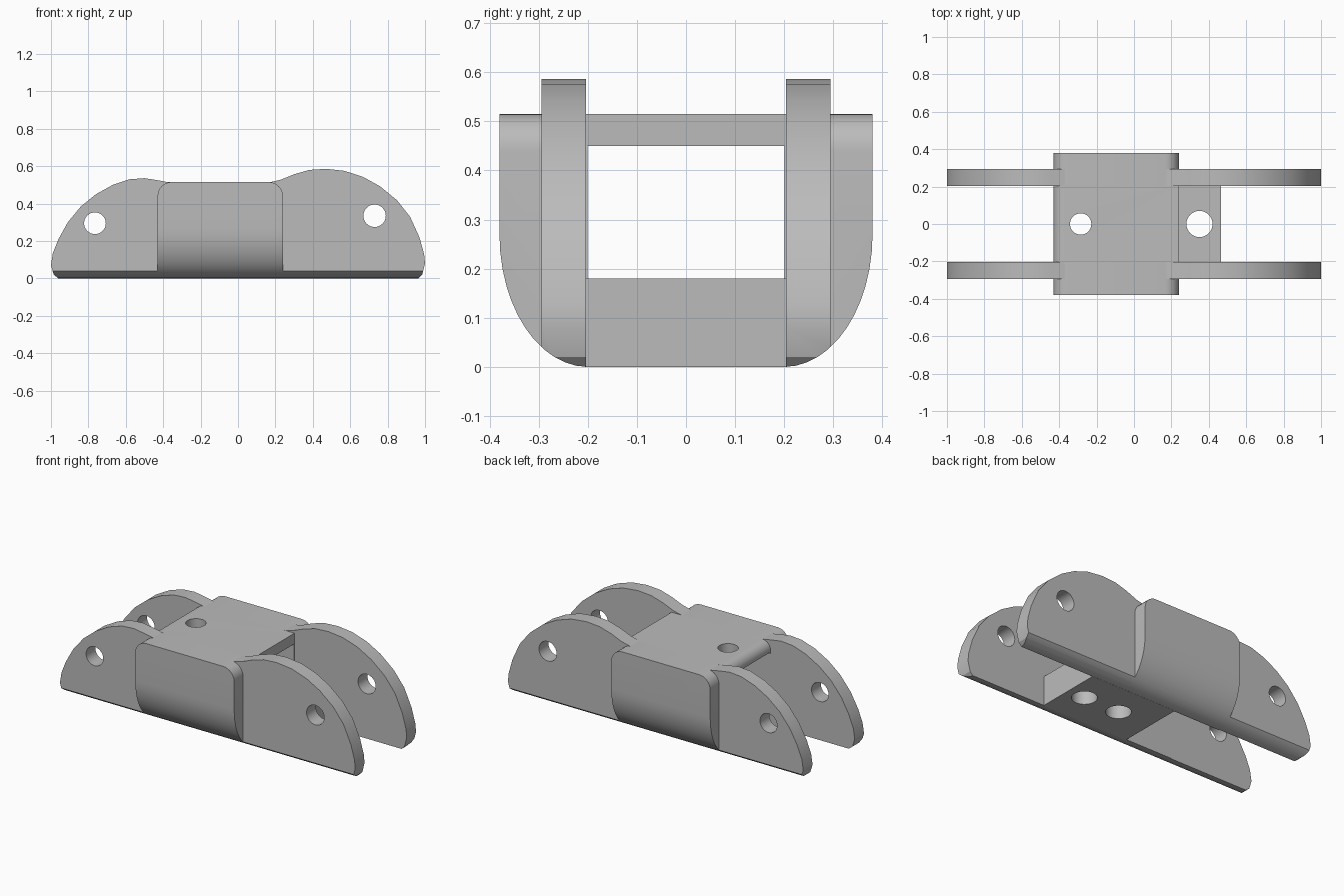
import bpy, bmesh
from math import sin, cos, pi, radians

cube = bpy.data.objects.get("Cube")
if cube:
    bpy.data.objects.remove(cube, do_unlink=True)

grey = bpy.data.materials.new("matte grey")
grey.use_nodes = True
COLOUR = (0.5, 0.5, 0.5, 1)
grey.diffuse_color = COLOUR
grey.node_tree.nodes["Principled BSDF"].inputs["Base Color"].default_value = COLOUR


def prism(name, points, axis, lo, hi):
    """Extrude a 2D outline along x (outline in yz), y (xz) or z (xy)."""
    place = {"x": lambda a, b, d: (d, a, b),
             "y": lambda a, b, d: (a, d, b),
             "z": lambda a, b, d: (a, b, d)}[axis]
    bm = bmesh.new()
    ends = [[bm.verts.new(place(a, b, d)) for a, b in points] for d in (lo, hi)]
    for ring in ends:
        bm.faces.new(ring)
    for i in range(len(points)):
        j = (i + 1) % len(points)
        bm.faces.new((ends[0][i], ends[0][j], ends[1][j], ends[1][i]))
    bmesh.ops.recalc_face_normals(bm, faces=bm.faces)
    mesh = bpy.data.meshes.new(name)
    bm.to_mesh(mesh)
    bm.free()
    obj = bpy.data.objects.new(name, mesh)
    bpy.context.collection.objects.link(obj)
    mesh.materials.append(grey)
    return obj


def activate(obj):
    bpy.ops.object.select_all(action="DESELECT")
    obj.select_set(True)
    bpy.context.view_layer.objects.active = obj


def carve(obj, tool, operation="DIFFERENCE"):
    mod = obj.modifiers.new("carve", "BOOLEAN")
    mod.operation, mod.object, mod.solver = operation, tool, "EXACT"
    activate(obj)
    bpy.ops.object.modifier_apply(modifier=mod.name)
    bpy.data.objects.remove(tool, do_unlink=True)


def drill(obj, axis, a, b, radius):
    ring = [(a + radius * cos(2 * pi * i / 32), b + radius * sin(2 * pi * i / 32))
            for i in range(32)]
    carve(obj, prism("drill", ring, axis, -1, 1))


def round_top(obj, sides, radius):
    """Round the top edges running along y at the chosen x ends."""
    bm = bmesh.new()
    bm.from_mesh(obj.data)
    top = max(v.co.z for v in bm.verts)
    edges = [e for e in bm.edges
             if all(v.co.z > top - 1e-4 for v in e.verts)
             and abs(e.verts[0].co.x - e.verts[1].co.x) < 1e-4
             and any(abs(e.verts[0].co.x - s) < 1e-4 for s in sides)]
    bmesh.ops.bevel(bm, geom=edges, offset=radius, segments=8, profile=0.5, affect="EDGES")
    bm.to_mesh(obj.data)
    bm.free()


def finish(obj, mirror=False):
    activate(obj)
    if mirror:
        mod = obj.modifiers.new("mirror", "MIRROR")
        mod.use_axis = (False, True, False)
        mod.use_mirror_merge = False
        bpy.ops.object.modifier_apply(modifier=mod.name)
    bpy.ops.object.shade_smooth_by_angle(angle=radians(25))


def box(a0, a1, b0, b1):
    return [(a0, b0), (a1, b0), (a1, b1), (a0, b1)]


def belly(inner, top):
    """Section in yz: flat inside, elliptical lower outside corner."""
    arc = [(0.2 + 0.18 * sin(t * pi / 24), 0.27 - 0.27 * cos(t * pi / 24)) for t in range(13)]
    return [(inner, 0)] + arc + [(0.38, top), (inner, top)]


BACK, FRONT = -0.43, 0.24

# Long side plates with a rounded lobe at each end
outline = [(-0.94, -0.02), (-0.96, 0), (-0.985, 0.02), (-1, 0.07), (-0.99, 0.135), (-0.96, 0.21),
           (-0.91, 0.3), (-0.84, 0.385), (-0.76, 0.45), (-0.67, 0.5), (-0.58, 0.53), (-0.5, 0.536),
           (-0.43, 0.525), (-0.36, 0.512), (0.16, 0.512), (0.23, 0.528), (0.3, 0.557), (0.38, 0.58),
           (0.47, 0.586), (0.57, 0.575), (0.67, 0.542), (0.76, 0.492), (0.85, 0.418), (0.92, 0.33),
           (0.97, 0.22), (0.995, 0.13), (1, 0.08), (0.985, 0.02), (0.965, 0), (0.95, -0.02)]
plates = prism("side_plates", outline, "y", 0.204, 0.294)
carve(plates, prism("plate_section", belly(0.18, 0.8), "x", -1.1, 1.1), "INTERSECT")
drill(plates, "y", -0.765, 0.295, 0.058)
drill(plates, "y", 0.73, 0.335, 0.06)
finish(plates, mirror=True)

# Thick outer pads with rounded top corners
pads = prism("side_pads", belly(0.201, 0.515), "x", BACK, FRONT)
round_top(pads, (BACK, FRONT), 0.075)
finish(pads, mirror=True)

# Upper bridge between the plates
bridge = prism("top_bridge", box(BACK, FRONT, 0.45, 0.515), "y", -0.21, 0.21)
round_top(bridge, (BACK,), 0.055)
drill(bridge, "z", -0.285, 0, 0.057)
finish(bridge)

# Lower block between the plates with two bolt holes
block = prism("lower_block", box(-0.115, 0.465, 0, 0.18), "y", -0.206, 0.206)
for x in (0.35, 0.11):
    drill(block, "z", x, 0, 0.07)
finish(block)
